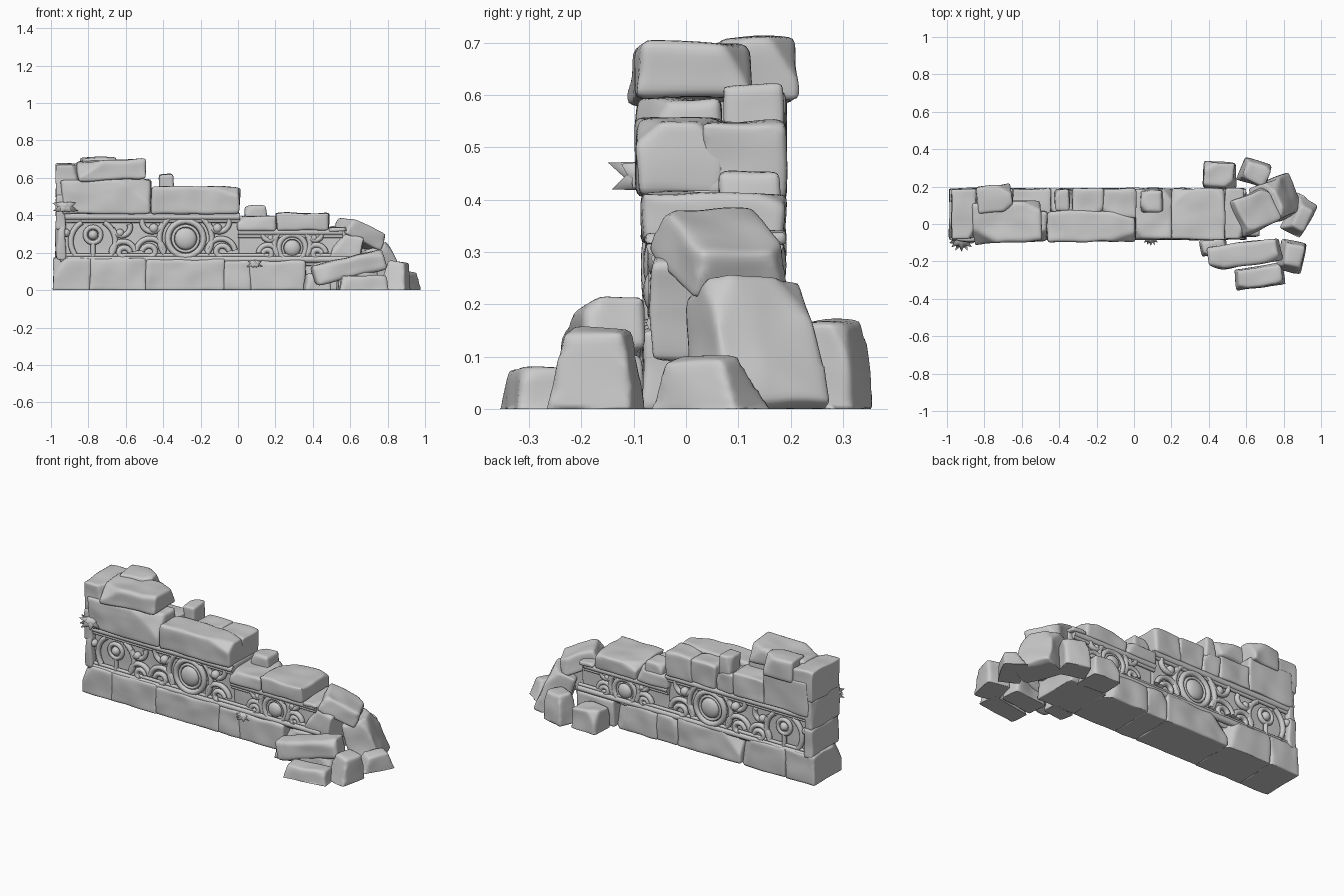
import bpy, bmesh, math, random
from mathutils import Vector, Euler, noise

random.seed(7)
if "Cube" in bpy.data.objects:
    bpy.data.objects.remove(bpy.data.objects["Cube"])

GREY = (0.6, 0.6, 0.6, 1)
STONE = bpy.data.materials.new("grey_stone")
STONE.use_nodes = True
STONE.diffuse_color = GREY
STONE.node_tree.nodes["Principled BSDF"].inputs["Base Color"].default_value = GREY

FRONT, BACK = -0.085, 0.192
FACES = (("front", -0.057), ("back", 0.167))


def add(name, data):
    ob = bpy.data.objects.new(name, data)
    bpy.context.collection.objects.link(ob)
    return ob


def add_bmesh(name, bm):
    me = bpy.data.meshes.new(name)
    bm.to_mesh(me)
    bm.free()
    me.materials.append(STONE)
    me.shade_smooth()
    return add(name, me)


def bake(ob):
    """Replace an object by its evaluated, smooth shaded mesh."""
    bpy.context.view_layer.update()
    graph = bpy.context.evaluated_depsgraph_get()
    me = bpy.data.meshes.new_from_object(ob.evaluated_get(graph))
    name = ob.name
    bpy.data.objects.remove(ob)
    me.materials.clear()
    me.materials.append(STONE)
    me.shade_smooth()
    return add(name, me)


def stone(name, x, y, z, tilt=0, yaw=0, jitter=0.025, chips=2, rough=0.008, taper=1):
    """Worn block filling the given ranges, turned about its centre (degrees)."""
    ranges = (x, y, z)
    mid = Vector([sum(r) / 2 for r in ranges])
    size = [r[1] - r[0] for r in ranges]
    bm = bmesh.new()
    bmesh.ops.create_cube(bm, size=1)
    for v in bm.verts:
        v.co = Vector([c * s * (1 - random.uniform(0, 2 * jitter)) for c, s in zip(v.co, size)])
        if v.co.z > 0:
            v.co.xy *= taper
    # break off some upper corners
    for _ in range(chips):
        d = Vector((random.choice((-1, 1)), random.choice((-1, 1)), random.uniform(0.1, 1)))
        point = Vector([c * s / 2 for c, s in zip(d, size)]) * random.uniform(0.72, 0.85)
        normal = Vector([c / s for c, s in zip(d, size)]).normalized()
        bmesh.ops.bisect_plane(bm, geom=bm.verts[:] + bm.edges[:] + bm.faces[:],
                               plane_co=point, plane_no=normal, clear_outer=True)
        bmesh.ops.holes_fill(bm, edges=[e for e in bm.edges if e.is_boundary], sides=0)
    bmesh.ops.recalc_face_normals(bm, faces=bm.faces[:])
    ob = add_bmesh(name, bm)
    remesh = ob.modifiers.new("remesh", 'REMESH')
    remesh.mode, remesh.voxel_size = 'VOXEL', 0.011
    wear = ob.modifiers.new("wear", 'SMOOTH')
    wear.factor, wear.iterations = 0.5, 4
    ob = bake(ob)
    turn = Euler((0, math.radians(tilt), math.radians(yaw))).to_matrix()
    offset = Vector([random.uniform(0, 50) for _ in ranges])
    for v in ob.data.vertices:
        v.co = mid + turn @ (v.co + noise.noise_vector(v.co * 9 + offset) * rough)
        v.co.z = max(v.co.z, 0)


def course(name, start, widths, y, bottom, tops, **style):
    """Row of stones laid side by side from the left."""
    for width, top in zip(widths, tops):
        stone(name, (start, start + width + 0.01), y, (bottom, top), **style)
        start += width


def tube(name, pts, radius, closed=False):
    """Round moulding along x,z points, on both faces of the wall."""
    for side, y in FACES:
        cu = bpy.data.curves.new(name, 'CURVE')
        cu.dimensions = '3D'
        cu.bevel_depth, cu.bevel_resolution, cu.use_fill_caps = radius, 2, True
        path = cu.splines.new('POLY')
        path.points.add(len(pts) - 1)
        path.use_cyclic_u = closed
        for p, (px, pz) in zip(path.points, pts):
            p.co = (px, y, pz, 1)
        bake(add(f"{name}_{side}", cu))


def arc(name, cx, cz, r, start, sweep, width, curl=0):
    """Scroll arc; curl makes it wind inward."""
    n, closed = 24, sweep == 360
    pts = []
    for i in range(n if closed else n + 1):
        a, k = math.radians(start + sweep * i / n), r * (1 - curl * i / n)
        pts.append((cx + k * math.cos(a), cz + k * math.sin(a)))
    tube(name, pts, width, closed)


def boss(name, cx, cz, r):
    """Domed button on both faces."""
    for side, y in FACES:
        bm = bmesh.new()
        bmesh.ops.create_uvsphere(bm, u_segments=20, v_segments=10, radius=r)
        for v in bm.verts:
            v.co = Vector((v.co.x + cx, v.co.y * min(1, 0.025 / r) + y, v.co.z + cz))
        add_bmesh(f"{name}_{side}", bm)


def leaf_tuft(centre, r):
    """Spiky fan of leaves standing out from the front."""
    bm = bmesh.new()
    for i in range(9):
        a = math.pi * (i / 8 - 1)
        aim = Vector((math.cos(a), math.sin(a) * 0.8, 0.3 * (-1) ** i))
        turn = aim.to_track_quat('Z', 'Y').to_matrix()
        leaf = bmesh.ops.create_cone(bm, segments=8, radius1=r * 0.4, radius2=0, depth=r)
        for v in leaf["verts"]:
            v.co = turn @ (v.co + Vector((0, 0, r / 2))) + Vector(centre)
    add_bmesh("leaf_tuft", bm)


def scrollwork(cx, s):
    """Scrolls mirrored to either side of a medallion."""
    foot = 0.17
    for m in (-1, 1):
        def scroll(name, dx, dz, r, start, sweep, curl=0):
            x = cx + m * dx * s
            if -0.92 < x < 0.56:
                first = start if m > 0 else 180 - start
                arc(name, x, foot + dz * s, r * s, first, m * sweep, 0.015, curl)
        scroll("outer_scroll", 0, 0.105, 0.14, -35, 95)
        scroll("lower_scroll", 0.19, 0.03, 0.075, 10, 165)
        scroll("lower_curl", 0.19, 0.03, 0.045, 10, 290, 0.7)
        scroll("upper_scroll", 0.185, 0.2, 0.065, 190, 190, 0.3)
        boss("scroll_bud", cx + m * 0.17 * s, foot + 0.16 * s, 0.026 * s)


# Base course
course("base_block", -0.988, (0.19, 0.3, 0.42, 0.14, 0.29, 0.24), (FRONT, BACK), -0.01,
       [0.175 - 0.004 * i for i in range(6)], jitter=0.015, chips=1)

# Recessed frieze core and its double rails
course("frieze_core", -0.95, (0.95, 0.58), (-0.045, 0.155), 0.13, (0.42, 0.33),
       jitter=0, chips=0, rough=0.003)
for name, a, b, z, inner in (("lower_rail", -0.95, 0.6, 0.165, 0.022),
                             ("upper_rail", -0.95, 0.01, 0.392, -0.022),
                             ("end_rail", 0, 0.56, 0.31, -0.022)):
    tube(name, [(a, z), (b, z)], 0.019)
    tube(name + "_bead", [(a, z + inner), (b, z + inner)], 0.01)

# Medallions with their scrolls
for name, cx, cz, r, s in (("middle", -0.28, 0.275, 0.095, 1), ("right", 0.29, 0.225, 0.072, 0.68),
                           ("left", -0.775, 0.295, 0.042, 0.85)):
    arc(name + "_medallion_rim", cx, cz, r, 0, 360, 0.01 + r / 14)
    arc(name + "_medallion_bead", cx, cz, r * 0.72, 0, 360, r / 11)
    boss(name + "_medallion_boss", cx, cz, r * 0.62)
    tube(name + "_medallion_stem", [(cx, cz - r), (cx, 0.16)], 0.013)
    scrollwork(cx, s)

# Left end pier
for low, high in ((0.16, 0.34), (0.32, 0.51)):
    stone("pier_block", (-0.975, -0.92), (FRONT, BACK), (low, high), chips=1)
stone("pier_cap", (-0.975, -0.84), (FRONT, BACK), (0.49, 0.68), chips=1)
leaf_tuft((-0.922, -0.08, 0.445), 0.074)
leaf_tuft((0.09, -0.07, 0.14), 0.05)

# Broken upper courses
course("upper_front", -0.95, (0.48, 0.47), (-0.095, 0.07), 0.405, (0.595, 0.555))
course("upper_back", -0.95, (0.3, 0.2, 0.12, 0.16, 0.17), (0.03, BACK), 0.4,
       (0.61, 0.545, 0.53, 0.55, 0.55))
course("low_course", -0.01, (0.21, 0.28, 0.1), (FRONT, BACK), 0.315, (0.395, 0.412, 0.34))
stone("cap_front", (-0.865, -0.49), (-0.103, 0.12), (0.585, 0.695), -3, 3)
stone("cap_back", (-0.84, -0.65), (0.06, 0.21), (0.59, 0.708), -2, 6)
stone("loose_chunk", (-0.425, -0.34), (0.07, 0.185), (0.5, 0.62))
stone("low_chunk", (0.035, 0.155), (0.06, 0.185), (0.37, 0.455))

# Collapsed end leaning on the wall
stone("broken_end", (0.5, 0.66), (-0.07, 0.14), (0.1, 0.3), 12)
stone("leaning_top", (0.53, 0.77), (-0.035, 0.175), (0.25, 0.35), 24, 24, taper=0.92)
stone("leaning_slab", (0.67, 0.84), (0.015, 0.245), (-0.03, 0.25), -20, 22, taper=0.88)

# Fallen rubble
for name, x, y, top, tilt, yaw, taper in (
        ("fallen_support", (0.52, 0.76), (-0.22, -0.09), 0.11, 0, 8, 0.9),
        ("fallen_flat", (0.53, 0.82), (-0.345, -0.22), 0.078, 0, 8, 0.85),
        ("fallen_side", (0.77, 0.925), (-0.265, -0.075), 0.155, 5, -12, 0.65),
        ("fallen_tip", (0.82, 0.96), (-0.08, 0.15), 0.1, 10, -28, 0.55),
        ("fallen_small", (0.35, 0.5), (-0.17, -0.07), 0.09, 0, 10, 0.85),
        ("fallen_back", (0.36, 0.55), (0.18, 0.34), 0.13, 0, -4, 0.88),
        ("fallen_back", (0.565, 0.735), (0.205, 0.345), 0.17, 4, -20, 0.8)):
    stone(name, x, y, (-0.02, top), tilt, yaw, jitter=0.05, taper=taper)
stone("fallen_slab", (0.39, 0.79), (-0.225, -0.095), (0.065, 0.175), -14, 8)
